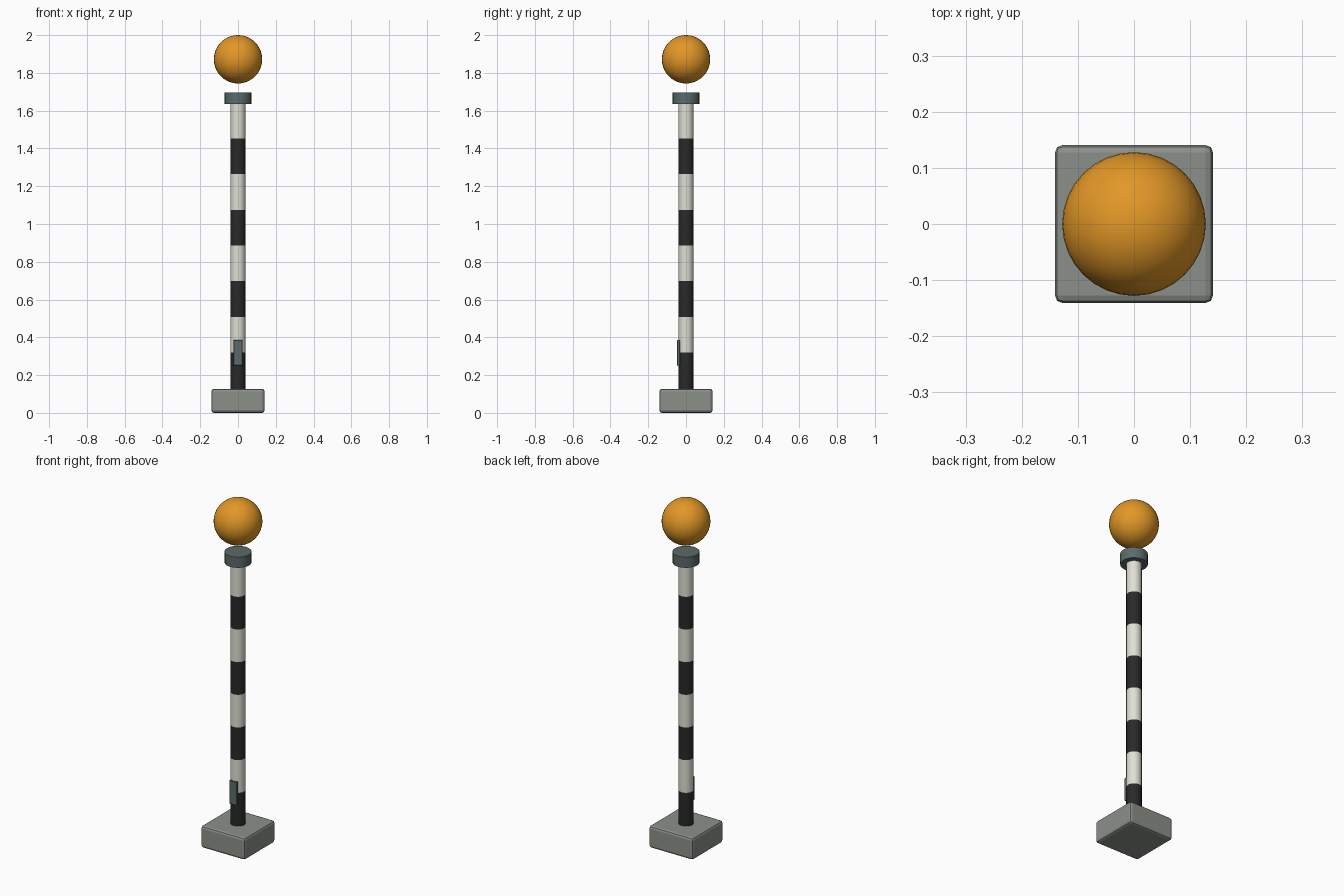
import bpy, bmesh, math

if "Cube" in bpy.data.objects:
    bpy.data.objects.remove(bpy.data.objects["Cube"])


def material(name, rgb):
    m = bpy.data.materials.new(name)
    m.diffuse_color = (*rgb, 1)
    m.use_nodes = True
    m.node_tree.nodes["Principled BSDF"].inputs["Base Color"].default_value = m.diffuse_color
    return m


amber = material("amber", (0.76, 0.31, 0.02))
black = material("black", (0.022, 0.022, 0.023))
white = material("off white", (0.74, 0.74, 0.66))
concrete = material("concrete grey", (0.26, 0.28, 0.25))
steel = material("steel grey", (0.105, 0.145, 0.145))


def finish(ob, name, *mats, smooth=False):
    ob.name = name
    for m in mats:
        ob.data.materials.append(m)
    if smooth:
        bpy.ops.object.shade_smooth_by_angle(angle=math.radians(35))
    return ob


def box(name, size, loc, mat, bevel, segments):
    bpy.ops.mesh.primitive_cube_add(size=1, location=loc)
    ob = bpy.context.object
    ob.scale = size
    bpy.ops.object.transform_apply(location=False, rotation=False, scale=True)
    mod = ob.modifiers.new("rounded edges", 'BEVEL')
    mod.width, mod.segments = bevel, segments
    return finish(ob, name, mat)


def cylinder(name, r, z0, z1, sides, *mats):
    bpy.ops.mesh.primitive_cylinder_add(vertices=sides, radius=r, depth=z1 - z0,
                                        location=(0, 0, (z0 + z1) / 2))
    return finish(bpy.context.object, name, *mats, smooth=True)


# Concrete foot
box("base_block", (0.282, 0.282, 0.127), (0, 0, 0.0635), concrete, 0.014, 2)

# Pole cut into eight equal bands, alternating black and white
Z0, Z1, BANDS = 0.127, 1.642, 8
pole = cylinder("striped_pole", 0.04, Z0, Z1, 20, black, white)
step = (Z1 - 0.131) / BANDS
bm = bmesh.new()
bm.from_mesh(pole.data)
mid = (Z0 + Z1) / 2
for i in range(1, BANDS):
    bmesh.ops.bisect_plane(bm, geom=bm.verts[:] + bm.edges[:] + bm.faces[:],
                           plane_co=(0, 0, 0.131 + i * step - mid), plane_no=(0, 0, 1))
for f in bm.faces:
    z = f.calc_center_median().z + mid
    f.material_index = min(BANDS - 1, max(0, int((z - 0.131) / step))) % 2
bm.to_mesh(pole.data)
bm.free()

# Access plate on the front of the pole
box("access_plate", (0.048, 0.014, 0.135), (0, -0.04, 0.318), steel, 0.002, 1)

# Collar at the pole top
cylinder("top_collar", 0.071, 1.635, 1.697, 20, steel)

# Globe lamp above the collar
bpy.ops.mesh.primitive_uv_sphere_add(segments=32, ring_count=20, radius=0.128,
                                     location=(0, 0, 1.872))
finish(bpy.context.object, "globe_lamp", amber, smooth=True)
